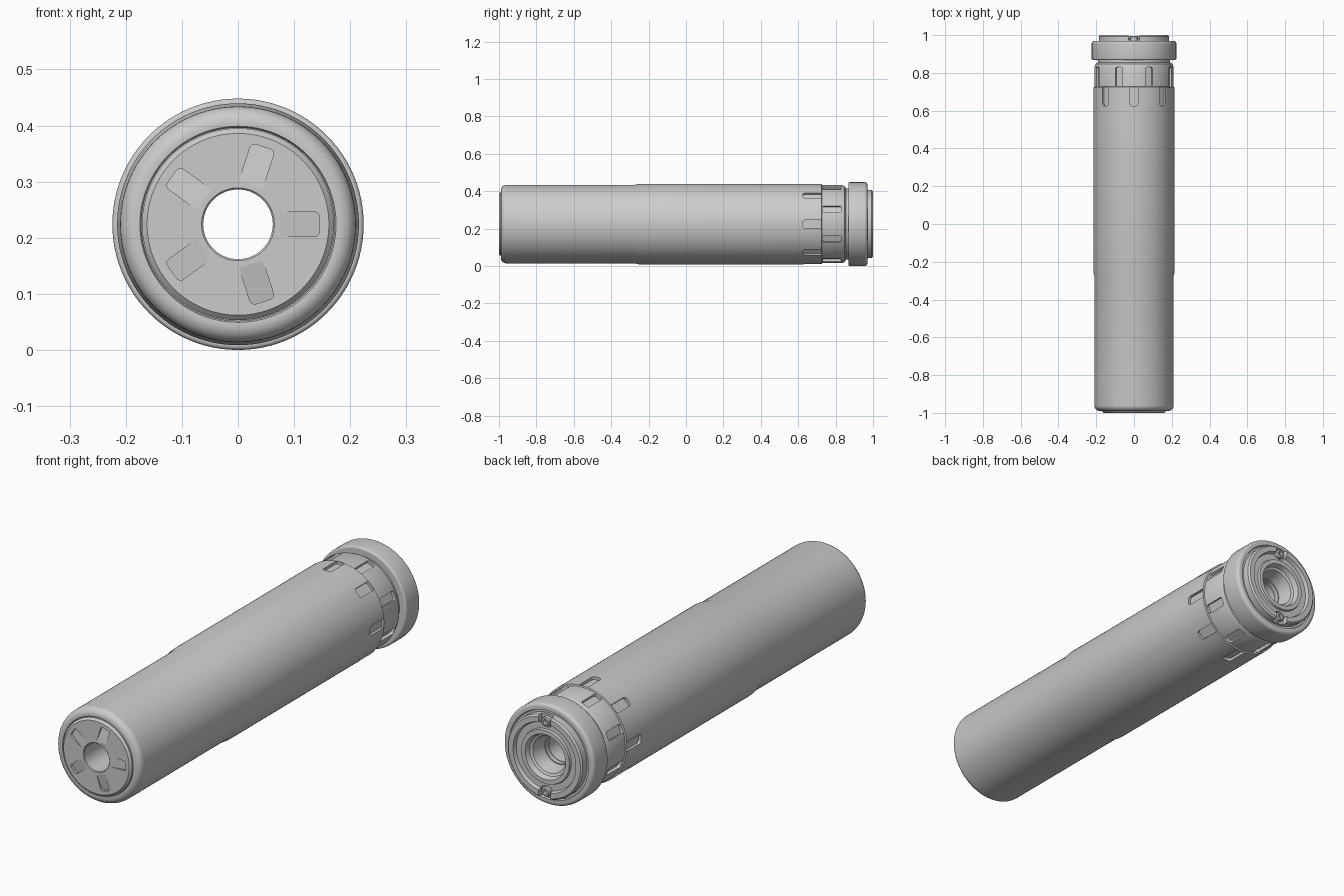
import bpy, bmesh, math
from mathutils import Vector

if "Cube" in bpy.data.objects:
    bpy.data.objects.remove(bpy.data.objects["Cube"])

ZC = 0.224          # height of the tube axis
SEG = 96


def radial(angle, r, y, side=0.0):
    """Point at radius r (angle from +z), shifted sideways along the tangent."""
    s, c = math.sin(angle), math.cos(angle)
    return Vector((r * s + side * c, y, ZC + r * c - side * s))


def finish(name, bm):
    bmesh.ops.recalc_face_normals(bm, faces=bm.faces)
    me = bpy.data.meshes.new(name)
    bm.to_mesh(me)
    bm.free()
    ob = bpy.data.objects.new(name, me)
    bpy.context.collection.objects.link(ob)
    return ob


def smooth(ob):
    bpy.ops.object.select_all(action='DESELECT')
    ob.select_set(True)
    bpy.context.view_layer.objects.active = ob
    bpy.ops.object.shade_smooth_by_angle(angle=math.radians(28))


def lathe(name, profile):
    """Revolve a closed (radius, y) profile about the tube axis."""
    bm = bmesh.new()
    rings = [[bm.verts.new(radial(2 * math.pi * i / SEG, r, y)) for i in range(SEG)]
             for r, y in profile]
    for a, b in zip(rings, rings[1:] + rings[:1]):
        for i in range(SEG):
            j = (i + 1) % SEG
            bm.faces.new((a[i], a[j], b[j], b[i]))
    return finish(name, bm)


def prism(bm, low, high):
    a = [bm.verts.new(p) for p in low]
    b = [bm.verts.new(p) for p in high]
    bm.faces.new(a)
    bm.faces.new(b)
    n = len(a)
    for i in range(n):
        j = (i + 1) % n
        bm.faces.new((a[i], a[j], b[j], b[i]))


def rounded(length0, length1, half, rad, both=False):
    """Outline (side, along); rounded corners at length0, optionally at length1."""
    pts = []
    corners = [(-1, length0, 1, 180), (1, length0, 1, 270)]
    for sx, l, sl, start in corners:
        for k in range(6):
            t = math.radians(start + 18 * k)
            pts.append((sx * (half - rad) + rad * math.cos(t), l + rad + rad * math.sin(t)))
    if both:
        for sx, start in ((1, 0), (-1, 90)):
            for k in range(6):
                t = math.radians(start + 18 * k)
                pts.append((sx * (half - rad) + rad * math.cos(t), length1 - rad + rad * math.sin(t)))
    else:
        pts += [(half, length1), (-half, length1)]
    return pts


def cut(ob, bm):
    cutter = finish("cutter", bm)
    cutter.hide_render = True
    mod = ob.modifiers.new("cut", 'BOOLEAN')
    mod.operation, mod.object, mod.solver = 'DIFFERENCE', cutter, 'EXACT'
    bpy.context.view_layer.objects.active = ob
    bpy.ops.object.modifier_apply(modifier=mod.name)
    bpy.data.objects.remove(cutter)


def arc(cr, cy, rad, a0, a1, n=6):
    return [(cr + rad * math.cos(math.radians(a0 + (a1 - a0) * k / n)),
             cy + rad * math.sin(math.radians(a0 + (a1 - a0) * k / n))) for k in range(n + 1)]


# Main tube: rounded front rim, slightly thicker sleeve, slotted ring, neck
tube = lathe("tube", [(0.064, -0.97), (0.172, -0.97), (0.172, -0.984)]
             + arc(0.180, -0.96, 0.03, -100, 0, 8)
             + [(0.210, -0.275), (0.2155, -0.25), (0.2155, 0.725), (0.209, 0.727),
                (0.209, 0.832), (0.203, 0.848), (0.190, 0.856), (0.190, 0.90), (0.064, 0.90)])

# Two staggered rows of eight grip slots
bm = bmesh.new()
for i in range(8):
    a = i * math.pi / 4
    for ang, outline, depth in ((a, rounded(0.625, 0.724, 0.021, 0.012), 0.202),
                                (a + math.pi / 8, rounded(0.7285, 0.83, 0.019, 0.008, True), 0.195)):
        prism(bm, [radial(ang, depth, y, s) for s, y in outline],
              [radial(ang, 0.25, y, s) for s, y in outline])
cut(tube, bm)
smooth(tube)

# Front cap with five ramped recesses around the bore
cap = lathe("front_cap", [(0.062, -0.95), (0.062, -0.997), (0.065, -1.0), (0.162, -1.0),
                          (0.171, -0.991), (0.171, -0.95)])
bm = bmesh.new()
for i in range(5):
    a = math.pi / 2 + i * math.tau / 5
    outline = rounded(-0.145, -0.075, 0.022, 0.009)
    prism(bm, [radial(a, -d, -1.0 + 0.012 * (-d - 0.073) / 0.07, s) for s, d in outline],
          [radial(a, -d, -1.05, s) for s, d in outline])
cut(cap, bm)
smooth(cap)

# Rear collar with rounded edges
collar = lathe("rear_collar", [(0.12, 0.87), (0.212, 0.868)]
               + arc(0.216, 0.876, 0.008, -90, 0, 4) + arc(0.209, 0.955, 0.015, 0, 90, 5)
               + [(0.197, 0.97), (0.194, 0.962), (0.12, 0.962)])
smooth(collar)

# Rear end plate with stepped rings and tapered mouth, notched top and bottom
plate = lathe("rear_plate", [(0.185, 0.94), (0.185, 0.993), (0.178, 1.0), (0.155, 1.0),
                             (0.150, 0.984), (0.122, 0.984), (0.119, 0.994), (0.100, 0.994),
                             (0.093, 0.970), (0.082, 0.965), (0.062, 0.87), (0.062, 0.86),
                             (0.12, 0.86), (0.12, 0.94)])
bm = bmesh.new()
for a in (0, math.pi):
    outline = rounded(0.132, 0.2, 0.030, 0.025)
    prism(bm, [radial(a, r, 0.974, s) for s, r in outline],
          [radial(a, r, 1.05, s) for s, r in outline])
cut(plate, bm)
smooth(plate)

# Locking pins seated in the notches
for name, a in (("lock_pin_top", 0), ("lock_pin_bottom", math.pi)):
    bm = bmesh.new()
    n = 24
    rings = [[bm.verts.new(radial(a, 0.157 + r * math.cos(k * math.tau / n), y,
                                  r * math.sin(k * math.tau / n))) for k in range(n)]
             for r, y in ((0.021, 0.965), (0.021, 0.991), (0.017, 0.995), (0.010, 0.995), (0.010, 0.98))]
    for p, q in zip(rings, rings[1:]):
        for k in range(n):
            bm.faces.new((p[k], p[(k + 1) % n], q[(k + 1) % n], q[k]))
    bm.faces.new(rings[0])
    bm.faces.new(rings[-1])
    smooth(finish(name, bm))

# Bore lining running the full length
bore = lathe("bore_lining", [(0.062, -0.96), (0.062, 0.88), (0.066, 0.88), (0.066, -0.96)])
smooth(bore)
